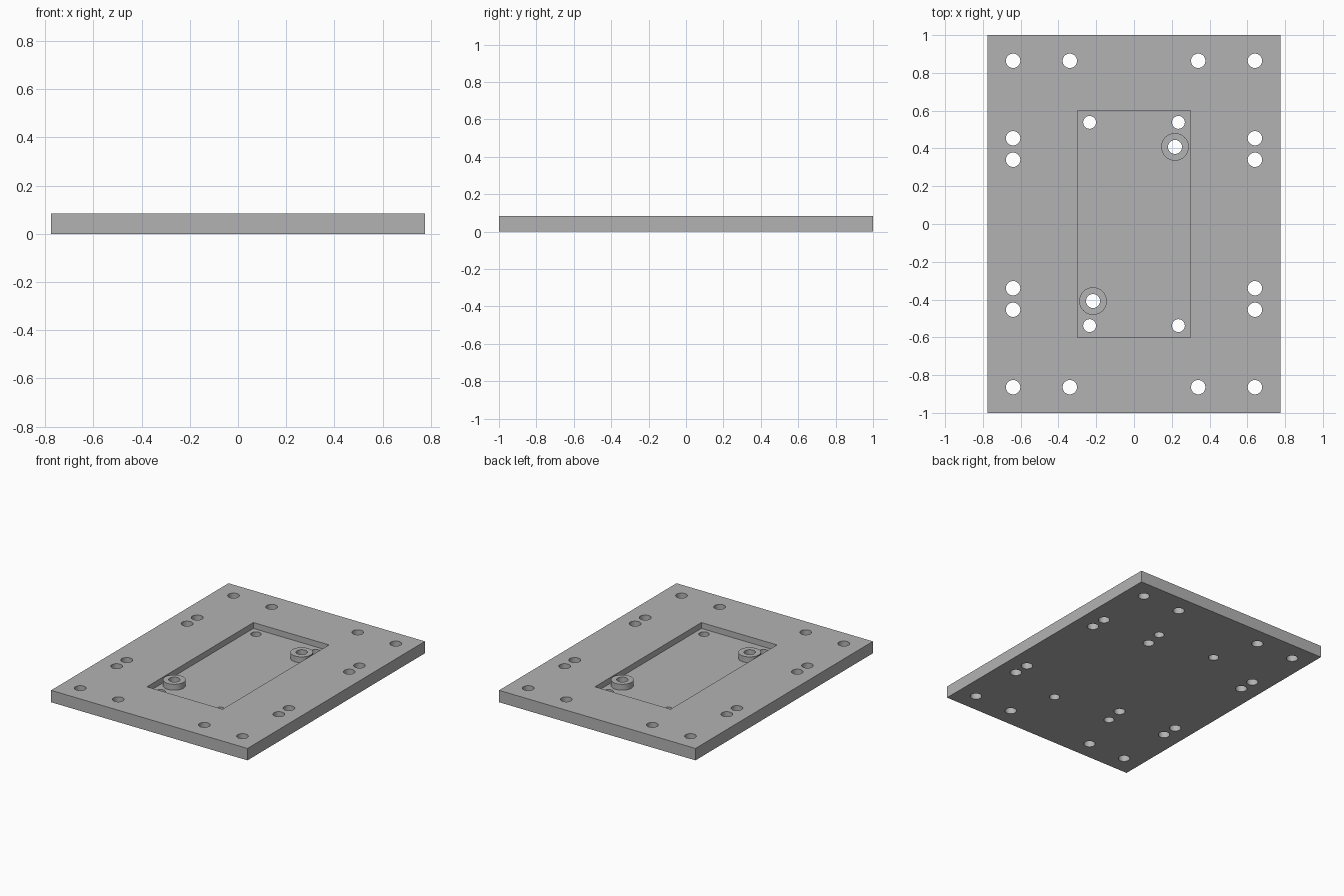
import bpy
import bmesh
from math import radians
from mathutils import Matrix

default = bpy.data.objects.get("Cube")
if default:
    bpy.data.objects.remove(default, do_unlink=True)

WIDTH, LENGTH, THICK = 1.55, 2.0, 0.085
POCKET_FLOOR = 0.043

grey = bpy.data.materials.new("plain grey")
grey.use_nodes = True
colour = (0.45, 0.45, 0.45, 1)
grey.diffuse_color = colour
grey.node_tree.nodes["Principled BSDF"].inputs["Base Color"].default_value = colour


def add_box(bm, sx, sy, z0, z1):
    move = Matrix.Translation((0, 0, (z0 + z1) / 2))
    bmesh.ops.create_cube(bm, size=1, matrix=move @ Matrix.Diagonal((sx, sy, z1 - z0, 1)))


def add_cylinder(bm, x, y, r, z0, z1):
    bmesh.ops.create_cone(bm, cap_ends=True, segments=48, radius1=r, radius2=r,
                          depth=z1 - z0, matrix=Matrix.Translation((x, y, (z0 + z1) / 2)))


def make_object(name, bm):
    mesh = bpy.data.meshes.new(name)
    bm.to_mesh(mesh)
    bm.free()
    mesh.materials.append(grey)
    obj = bpy.data.objects.new(name, mesh)
    bpy.context.collection.objects.link(obj)
    return obj


def combine(target, tool, operation):
    """Apply a boolean and discard the helper."""
    mod = target.modifiers.new(tool.name, "BOOLEAN")
    mod.object, mod.operation, mod.solver = tool, operation, "EXACT"
    bpy.context.view_layer.objects.active = target
    bpy.ops.object.modifier_apply(modifier=mod.name)
    bpy.data.objects.remove(tool, do_unlink=True)


# Main plate
bm = bmesh.new()
add_box(bm, WIDTH, LENGTH, 0, THICK)
plate = make_object("mounting_plate", bm)

# Rectangular pocket
bm = bmesh.new()
add_box(bm, 0.597, 1.2, POCKET_FLOOR, THICK + 0.1)
combine(plate, make_object("pocket_cutter", bm), "DIFFERENCE")

# Two round bosses on opposite corners of the pocket, flush with the top
bosses = [(s * 0.217, s * 0.408) for s in (-1, 1)]
bm = bmesh.new()
for x, y in bosses:
    add_cylinder(bm, x, y, 0.073, POCKET_FLOOR - 0.02, THICK)
combine(plate, make_object("pocket_bosses", bm), "UNION")

# Through holes: rim holes and pocket corner holes mirrored, plus the boss holes
bm = bmesh.new()
quadrant = [(0.64, 0.864, 0.038), (0.34, 0.864, 0.038), (0.64, 0.454, 0.038),
            (0.64, 0.34, 0.038), (0.235, 0.538, 0.034)]
holes = [(sx * x, sy * y, r) for x, y, r in quadrant for sx in (-1, 1) for sy in (-1, 1)]
holes += [(x, y, 0.037) for x, y in bosses]
for x, y, r in holes:
    add_cylinder(bm, x, y, r, -0.1, THICK + 0.1)
combine(plate, make_object("hole_cutters", bm), "DIFFERENCE")

# Smooth hole walls with crisp edges
bpy.ops.object.select_all(action="DESELECT")
plate.select_set(True)
bpy.context.view_layer.objects.active = plate
bpy.ops.object.shade_smooth_by_angle(angle=radians(30))
